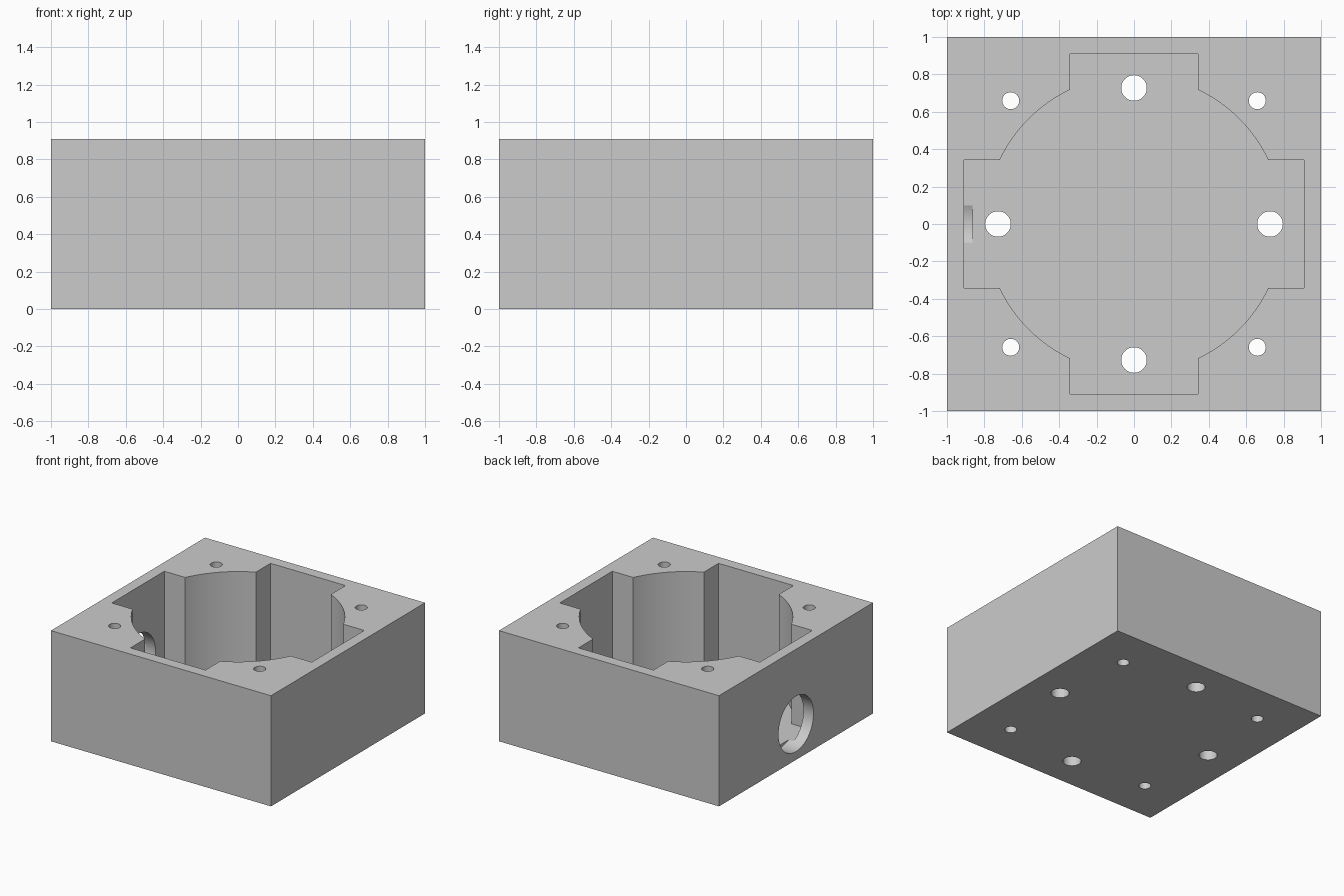
import bpy
from math import radians

if "Cube" in bpy.data.objects:
    bpy.data.objects.remove(bpy.data.objects["Cube"], do_unlink=True)

MM = 2 / 44                      # the block is 44 units wide
HEIGHT, FLOOR = 20, 2
WALL = 2

grey = bpy.data.materials.new("plain_grey")
grey.use_nodes = True
grey.diffuse_color = (0.6, 0.6, 0.6, 1)
grey.node_tree.nodes["Principled BSDF"].inputs["Base Color"].default_value = (0.6, 0.6, 0.6, 1)


def box(name, sx, sy, z0, z1):
    bpy.ops.mesh.primitive_cube_add(size=1, location=(0, 0, (z0 + z1) / 2 * MM))
    ob = bpy.context.object
    ob.name = name
    ob.scale = (sx * MM, sy * MM, (z1 - z0) * MM)
    bpy.ops.object.transform_apply(location=True, rotation=False, scale=True)
    ob.data.materials.append(grey)
    return ob


def cylinder(name, radius, depth, centre, sides=48, tilt=0):
    bpy.ops.mesh.primitive_cylinder_add(
        vertices=sides, radius=radius * MM, depth=depth * MM,
        location=[c * MM for c in centre], rotation=(0, radians(tilt), 0))
    ob = bpy.context.object
    ob.name = name
    ob.data.materials.append(grey)
    return ob


def cut(target, cutter):
    mod = target.modifiers.new("cut", 'BOOLEAN')
    mod.operation, mod.solver, mod.object = 'DIFFERENCE', 'EXACT', cutter
    bpy.context.view_layer.objects.active = target
    bpy.ops.object.modifier_apply(modifier=mod.name)
    bpy.data.objects.remove(cutter, do_unlink=True)


housing = box("housing", 44, 44, 0, HEIGHT)

# Round pocket with a cross of square-ended notches
span = 44 - 2 * WALL
top = HEIGHT + 2
cut(housing, cylinder("pocket", 17.5, top - FLOOR, (0, 0, (top + FLOOR) / 2), 96))
cut(housing, box("notch_x", span, 15, FLOOR, top))
cut(housing, box("notch_y", 15, span, FLOOR, top))

# Mounting holes in the floor and screw holes in the corners
for sx, sy in ((1, 0), (-1, 0), (0, 1), (0, -1)):
    cut(housing, cylinder("floor_hole", 1.5, 10, (16 * sx, 16 * sy, 0)))
for sx in (-1, 1):
    for sy in (-1, 1):
        cut(housing, cylinder("corner_hole", 1, 60, (14.5 * sx, 14.5 * sy, 10)))

# Cable opening through one side wall
cut(housing, cylinder("cable_opening", 5, 6, (-22, 0, 6.5), 64, 90))

bpy.ops.object.select_all(action='DESELECT')
housing.select_set(True)
bpy.context.view_layer.objects.active = housing
bpy.ops.object.shade_smooth_by_angle(angle=radians(25))
